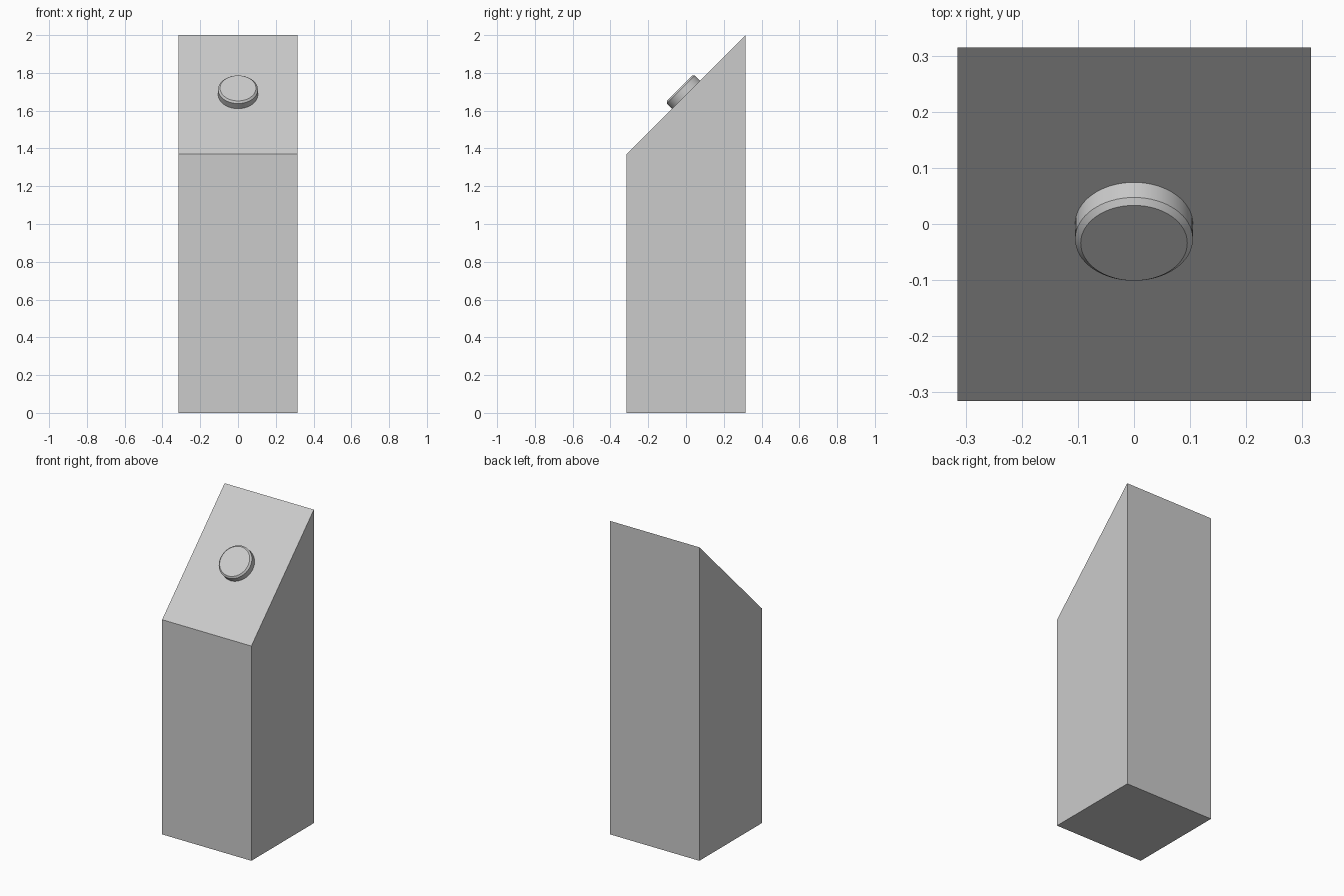
import bpy, bmesh
from math import radians
from mathutils import Matrix

if "Cube" in bpy.data.objects:
    bpy.data.objects.remove(bpy.data.objects["Cube"])

W = 0.315                 # half width of the pillar
FRONT, BACK = 1.37, 2.0   # heights of the front and back edges


def make_object(name, bm):
    bmesh.ops.recalc_face_normals(bm, faces=bm.faces)
    mesh = bpy.data.meshes.new(name)
    bm.to_mesh(mesh)
    bm.free()
    obj = bpy.data.objects.new(name, mesh)
    bpy.context.collection.objects.link(obj)
    return obj


# Pillar: side profile extruded across x, with a 45 degree sloped top
bm = bmesh.new()
profile = [(-W, 0), (W, 0), (W, BACK), (-W, FRONT)]
side = bm.faces.new([bm.verts.new((-W, y, z)) for y, z in profile])
ext = bmesh.ops.extrude_face_region(bm, geom=[side])
verts = [v for v in ext["geom"] if isinstance(v, bmesh.types.BMVert)]
bmesh.ops.translate(bm, verts=verts, vec=(2 * W, 0, 0))
make_object("pillar", bm)

# Button: round disc with a chamfered rim, standing on the slope
R, H, CHAMFER = 0.105, 0.048, 0.01
bm = bmesh.new()
bmesh.ops.create_cone(bm, cap_ends=True, segments=64, radius1=R, radius2=R,
                      depth=H, matrix=Matrix.Translation((0, 0, H / 2)))
rim = [e for e in bm.edges if all(v.co.z > H / 2 for v in e.verts)]
bmesh.ops.bevel(bm, geom=rim, offset=CHAMFER, segments=1, affect='EDGES')
button = make_object("button", bm)
button.location = (0, 0, (FRONT + BACK) / 2)
button.rotation_euler = (radians(45), 0, 0)
bpy.context.view_layer.objects.active = button
button.select_set(True)
bpy.ops.object.shade_smooth_by_angle(angle=radians(30))
